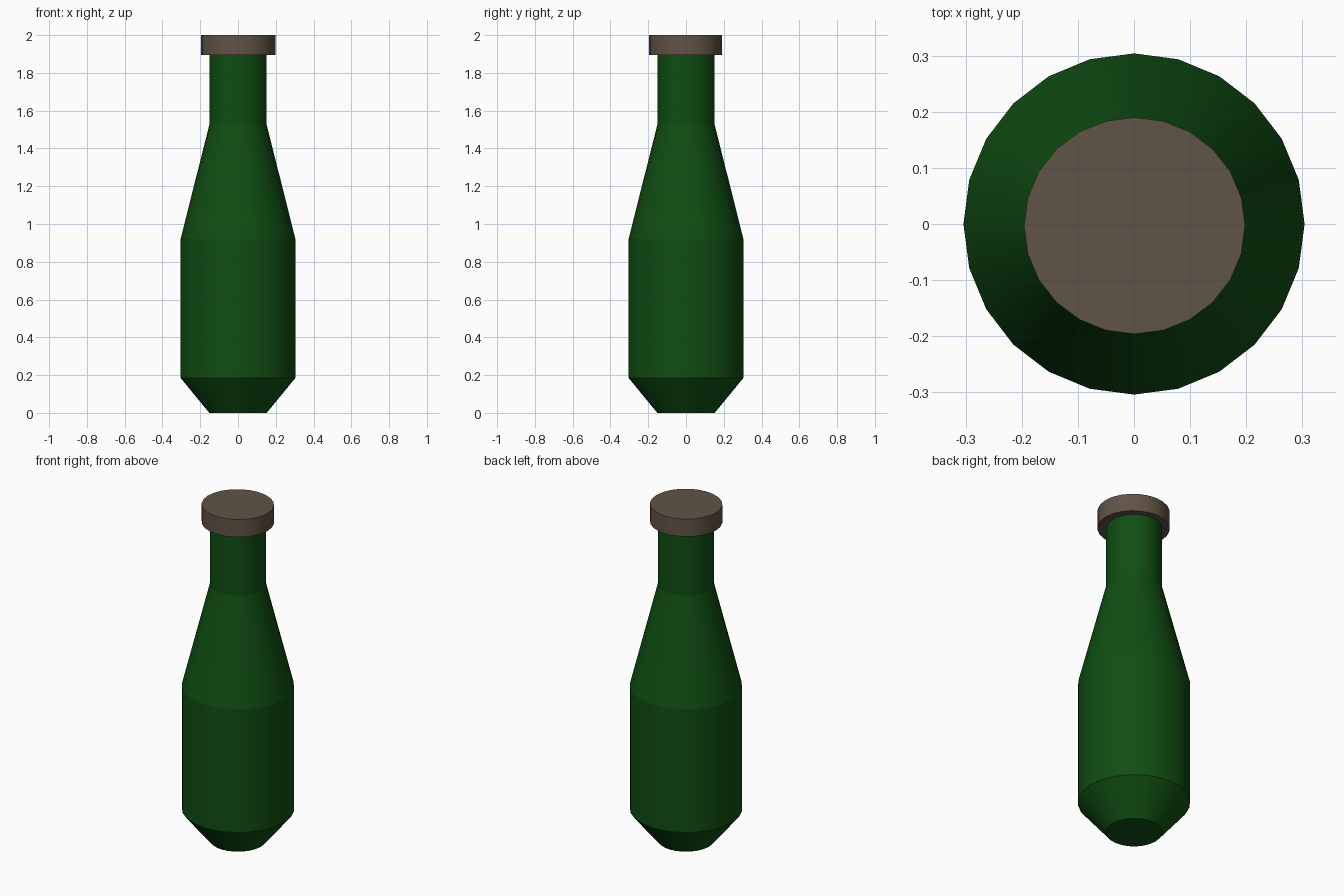
import bpy, bmesh, math

if "Cube" in bpy.data.objects:
    bpy.data.objects.remove(bpy.data.objects["Cube"])

SIDES = 24


def material(name, rgb):
    m = bpy.data.materials.new(name)
    m.diffuse_color = (*rgb, 1)
    m.use_nodes = True
    m.node_tree.nodes["Principled BSDF"].inputs["Base Color"].default_value = m.diffuse_color
    return m


def lathe(name, profile, mat, center=(0, 0), squash=1.0):
    """Closed 24-sided turned part from (radius, z) rings."""
    bm = bmesh.new()
    rings = []
    for r, z in profile:
        rings.append([bm.verts.new((center[0] + r * math.cos(math.tau * i / SIDES),
                                    center[1] + r * squash * math.sin(math.tau * i / SIDES), z))
                      for i in range(SIDES)])
    for low, high in zip(rings, rings[1:]):
        for i in range(SIDES):
            j = (i + 1) % SIDES
            bm.faces.new((low[i], low[j], high[j], high[i])).smooth = True
    bm.faces.new(rings[0][::-1])
    bm.faces.new(rings[-1])
    # crisp breaks along every ring, smooth around the sides
    for e in bm.edges:
        if abs(e.verts[0].co.z - e.verts[1].co.z) < 1e-5:
            e.smooth = False
    mesh = bpy.data.meshes.new(name)
    bm.to_mesh(mesh)
    bm.free()
    mesh.materials.append(mat)
    obj = bpy.data.objects.new(name, mesh)
    bpy.context.collection.objects.link(obj)
    return obj


green = material("bottle_green", (0.005, 0.075, 0.006))
brown = material("cork_brown", (0.12, 0.088, 0.063))

# Glass: tapered base, body, shoulder and neck
lathe("bottle", [(0.152, 0), (0.304, 0.185), (0.304, 0.92),
                 (0.152, 1.525), (0.152, 1.9)], green)

# Stopper, very slightly off centre
lathe("cap", [(0.197, 1.895), (0.197, 2.0)], brown, (0.001, -0.003), 0.98)
